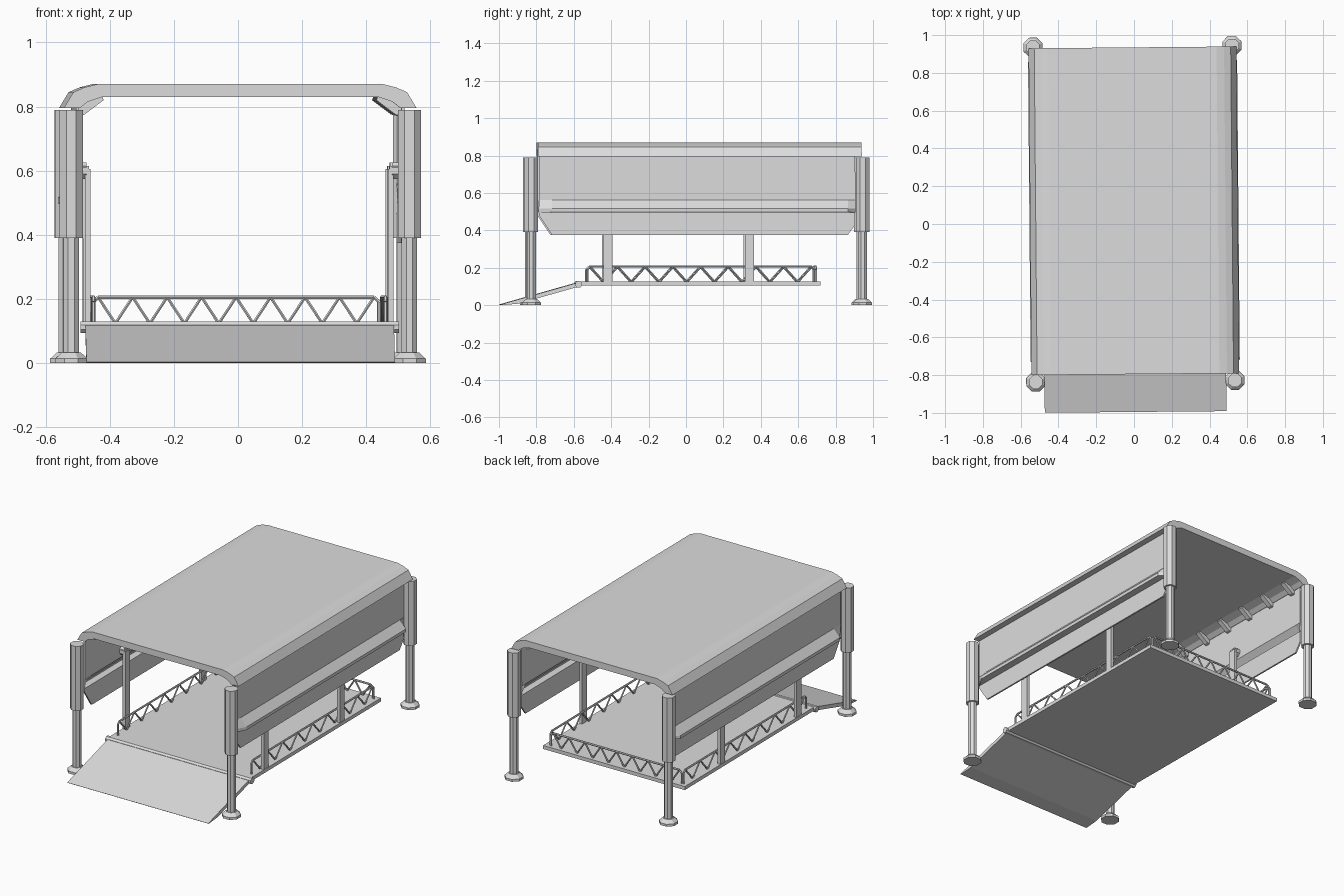
import bpy, bmesh, math
from mathutils import Vector, Matrix

cube = bpy.data.objects.get("Cube")
if cube:
    bpy.data.objects.remove(cube, do_unlink=True)

grey = bpy.data.materials.new("light_grey")
grey.use_nodes = True
grey.diffuse_color = (0.72, 0.72, 0.72, 1)
grey.node_tree.nodes["Principled BSDF"].inputs["Base Color"].default_value = (0.72, 0.72, 0.72, 1)

# The whole structure stands slightly turned about the vertical axis
TURN = Matrix.Rotation(math.radians(0.5), 4, 'Z')


def finish(name, bm):
    bmesh.ops.recalc_face_normals(bm, faces=bm.faces)
    mesh = bpy.data.meshes.new(name)
    bm.to_mesh(mesh)
    bm.free()
    mesh.materials.append(grey)
    ob = bpy.data.objects.new(name, mesh)
    ob.matrix_world = TURN
    bpy.context.collection.objects.link(ob)
    return ob


def add_box(bm, x0, x1, y0, y1, z0, z1):
    m = Matrix.Translation(((x0 + x1) / 2, (y0 + y1) / 2, (z0 + z1) / 2))
    m = m @ Matrix.Diagonal((abs(x1 - x0), y1 - y0, z1 - z0, 1))
    bmesh.ops.create_cube(bm, size=1, matrix=m)


def add_rod(bm, a, b, r, r2=None, sides=8):
    a, b = Vector(a), Vector(b)
    d = b - a
    m = Matrix.Translation((a + b) / 2) @ d.to_track_quat('Z', 'Y').to_matrix().to_4x4()
    m = m @ Matrix.Rotation(math.pi / sides, 4, 'Z')
    bmesh.ops.create_cone(bm, cap_ends=True, segments=sides, radius1=r,
                          radius2=r if r2 is None else r2, depth=d.length, matrix=m)


def add_prism(bm, points, direction):
    face = bm.faces.new([bm.verts.new(p) for p in points])
    ext = bmesh.ops.extrude_face_region(bm, geom=[face], use_keep_orig=True)
    verts = [v for v in ext["geom"] if isinstance(v, bmesh.types.BMVert)]
    bmesh.ops.translate(bm, vec=direction, verts=verts)


# Bent roof shell
outer = [(0.55, 0.795), (0.52, 0.845), (0.485, 0.86), (0.445, 0.87)]
inner = [(0.43, 0.83), (0.475, 0.815), (0.50, 0.795)]
outline = outer + [(-x, z) for x, z in reversed(outer)]
outline += [(-x, z) for x, z in reversed(inner)] + inner
bm = bmesh.new()
add_prism(bm, [(x, -0.795, z) for x, z in outline], (0, 1.73, 0))
finish("roof", bm)

for side, s in (("left", 1), ("right", -1)):
    # Folded side wall: a pressed ridge fades out at both ends
    bm = bmesh.new()
    stations = [(-0.79, 0, 0.48), (-0.72, 1, 0.375), (0.86, 1, 0.375), (0.9, 0, 0.43)]
    grid = []
    for y, ridge, bottom in stations:
        profile = [(0, 0.82), (0, 0.56), (0.042, 0.515), (0.042, 0.5), (0, 0.498), (0, bottom)]
        grid.append([bm.verts.new((s * (0.507 + d * ridge), y, z)) for d, z in profile])
    for a, b in zip(grid, grid[1:]):
        for i in range(len(a) - 1):
            bm.faces.new((a[i], a[i + 1], b[i + 1], b[i]))
    wall = finish(side + "_wall", bm)
    mod = wall.modifiers.new("thickness", 'SOLIDIFY')
    mod.thickness = 0.01
    mod.offset = 0

    # Roof corner ribs
    bm = bmesh.new()
    for i in range(9):
        y = -0.7 + i * 0.19
        rib = [(0.505, 0.77), (0.485, 0.775), (0.425, 0.82), (0.43, 0.835), (0.505, 0.83)]
        add_prism(bm, [(s * x, y, z) for x, z in rib], (0, 0.03, 0))
    finish(side + "_roof_ribs", bm)

    # Telescopic legs with flared feet
    for end, y in (("front", -0.832), ("back", 0.94)):
        x = s * 0.527
        bm = bmesh.new()
        add_rod(bm, (x, y, 0.39), (x, y, 0.79), 0.039)
        finish(f"{end}_{side}_leg_sleeve", bm)
        bm = bmesh.new()
        add_rod(bm, (x, y, 0.02), (x, y, 0.42), 0.026)
        finish(f"{end}_{side}_leg", bm)
        bm = bmesh.new()
        add_rod(bm, (x, y, 0), (x, y, 0.014), 0.055)
        add_rod(bm, (x, y, 0.014), (x, y, 0.034), 0.054, 0.032)
        finish(f"{end}_{side}_foot", bm)

    # Platform hangers with hooks and rollers
    for end, y in (("front", -0.42), ("back", 0.335)):
        bm = bmesh.new()
        add_box(bm, s * 0.463, s * 0.481, y - 0.024, y + 0.024, 0.11, 0.605)
        add_box(bm, s * 0.468, s * 0.507, y - 0.024, y + 0.024, 0.6, 0.615)
        add_rod(bm, (s * 0.476, y, 0.6), (s * 0.505, y, 0.6), 0.028)
        finish(f"{end}_{side}_hanger", bm)

# Platform deck and ramp hinge bar
bm = bmesh.new()
add_box(bm, -0.483, 0.483, -0.575, 0.715, 0.104, 0.126)
finish("platform", bm)
bm = bmesh.new()
add_rod(bm, (-0.496, -0.578, 0.112), (0.496, -0.578, 0.112), 0.019)
finish("hinge_bar", bm)

# Sloped loading ramp
bm = bmesh.new()
ramp = [(-0.575, 0.123), (-0.995, 0.004), (-0.99, 0), (-0.9, 0.008), (-0.575, 0.1)]
add_prism(bm, [(-0.481, y, z) for y, z in ramp], (0.962, 0, 0))
finish("ramp", bm)


# Zigzag railings with rounded end posts
def railing(name, a, b, bays=8, low=0.124, high=0.206):
    bm = bmesh.new()
    a, b = Vector(a), Vector(b)
    along = (b - a).normalized() * 0.015
    up = Vector((0, 0, 1))
    path = [a + up * low, a + up * (high - 0.015), a + along + up * high,
            b - along + up * high, b + up * (high - 0.015), b + up * low]
    for p, q in zip(path, path[1:]):
        add_rod(bm, p, q, 0.006, sides=6)
    first, last = a + along, b - along
    for i in range(2 * bays):
        p = first.lerp(last, i / (2 * bays))
        q = first.lerp(last, (i + 1) / (2 * bays))
        z = (high, low) if i % 2 == 0 else (low, high)
        add_rod(bm, p + up * z[0], q + up * z[1], 0.005, sides=6)
    finish(name, bm)


for side, s in (("left", 1), ("right", -1)):
    railing(side + "_railing", (s * 0.455, -0.53, 0), (s * 0.455, 0.685, 0))
railing("back_railing", (-0.445, 0.69, 0), (0.445, 0.69, 0))
